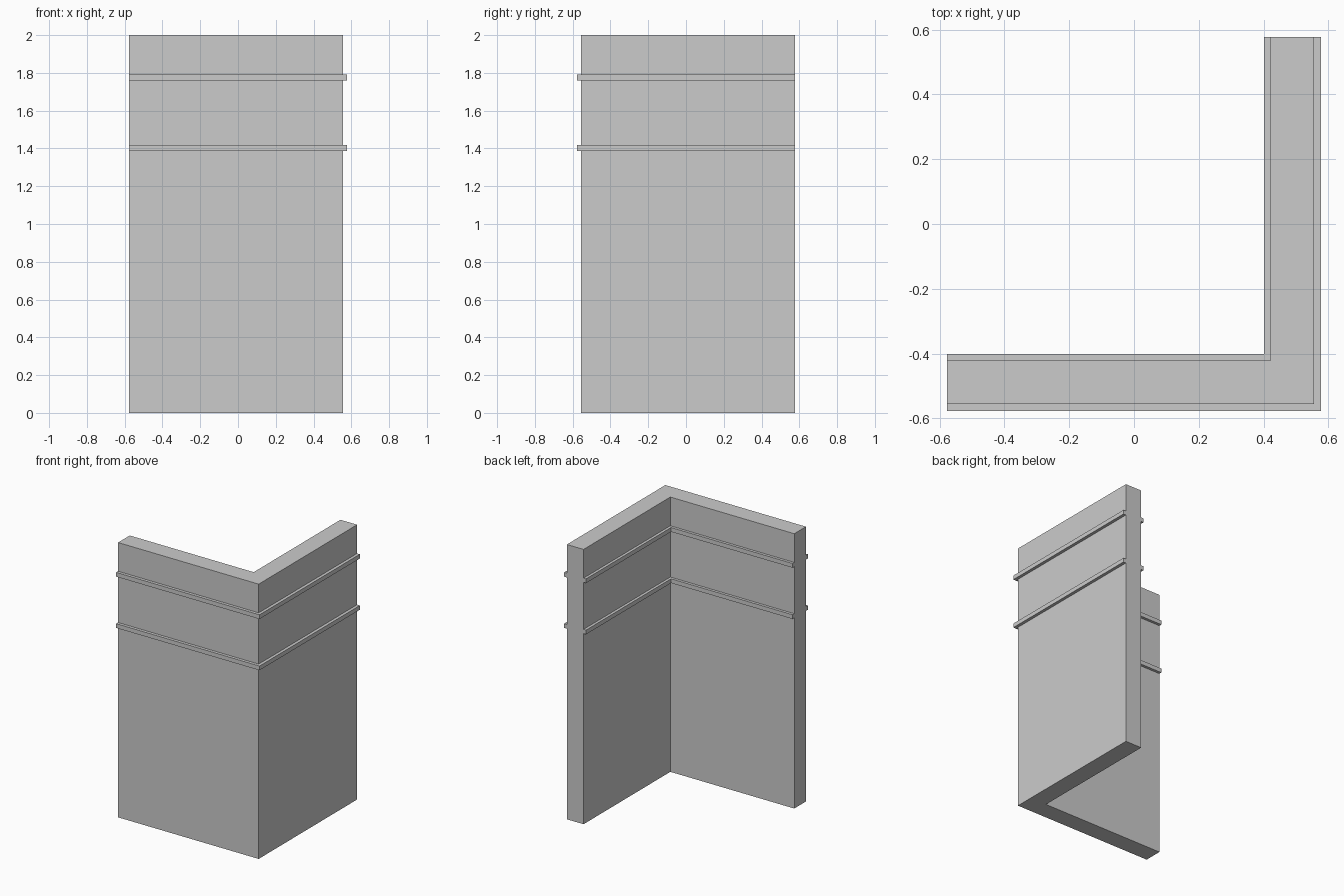
import bpy, bmesh

if "Cube" in bpy.data.objects:
    bpy.data.objects.remove(bpy.data.objects["Cube"])

END = 0.577          # free ends of both wall legs
WALL_OUT, WALL_IN = 0.555, 0.421
RAIL_OUT, RAIL_IN = 0.577, 0.401


def corner_piece(name, outer, inner, z0, z1):
    """L-shaped profile, mirrored about the corner diagonal, extruded upward."""
    leg = [(-END, -outer), (outer, -outer), (outer, END),
           (inner, END), (inner, -inner), (-END, -inner)]
    bm = bmesh.new()
    face = bm.faces.new([bm.verts.new((x, y, z0)) for x, y in leg])
    ext = bmesh.ops.extrude_face_region(bm, geom=[face])
    top = [v for v in ext["geom"] if isinstance(v, bmesh.types.BMVert)]
    bmesh.ops.translate(bm, verts=top, vec=(0, 0, z1 - z0))
    bmesh.ops.recalc_face_normals(bm, faces=bm.faces)
    mesh = bpy.data.meshes.new(name)
    bm.to_mesh(mesh)
    bm.free()
    obj = bpy.data.objects.new(name, mesh)
    bpy.context.collection.objects.link(obj)
    return obj


# Corner wall
corner_piece("corner_wall", WALL_OUT, WALL_IN, 0.0, 2.0)

# Two trim rails on the outside and inside of the wall
for label, z in (("lower", 1.387), ("upper", 1.76)):
    corner_piece(f"{label}_outer_rail", RAIL_OUT, WALL_OUT, z, z + 0.031)
    corner_piece(f"{label}_inner_rail", WALL_IN, RAIL_IN, z, z + 0.031)
